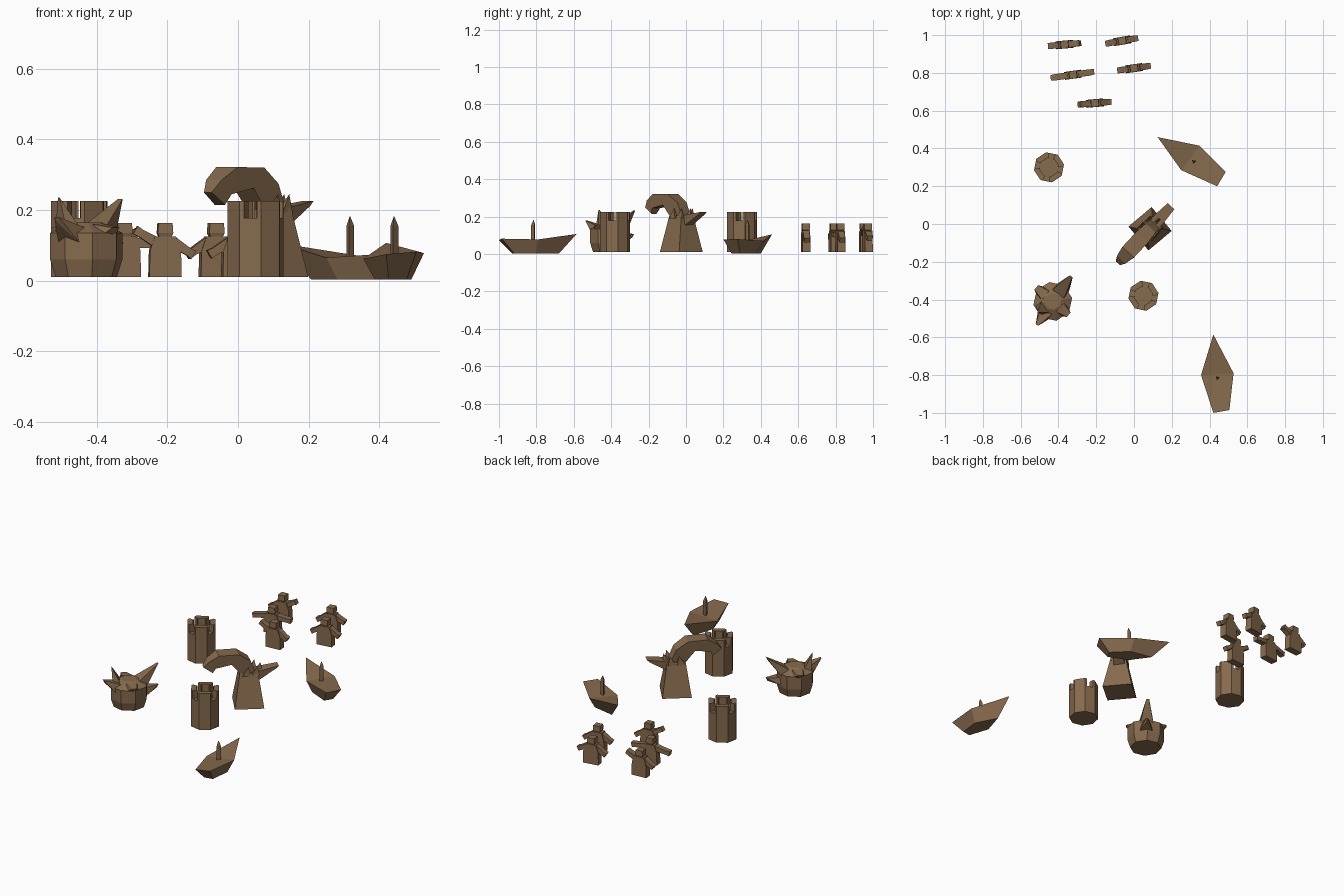
import bpy, bmesh, math
from mathutils import Vector, Matrix

if "Cube" in bpy.data.objects:
    bpy.data.objects.remove(bpy.data.objects["Cube"])

brown = bpy.data.materials.new("wood brown")
brown.diffuse_color = (0.24, 0.145, 0.075, 1)
brown.use_nodes = True
brown.node_tree.nodes["Principled BSDF"].inputs["Base Color"].default_value = brown.diffuse_color


def finish(name, bm):
    bmesh.ops.recalc_face_normals(bm, faces=bm.faces)
    me = bpy.data.meshes.new(name)
    bm.to_mesh(me)
    bm.free()
    me.materials.append(brown)
    ob = bpy.data.objects.new(name, me)
    bpy.context.collection.objects.link(ob)
    return ob


def place(x, y, z=0, deg=0):
    return Matrix.Translation((x, y, z)) @ Matrix.Rotation(math.radians(deg), 4, 'Z')


def hull(name, pts, m=Matrix()):
    """Convex flat-faced solid around a few points."""
    bm = bmesh.new()
    for p in pts:
        bm.verts.new(m @ Vector(p))
    r = bmesh.ops.convex_hull(bm, input=bm.verts)
    bmesh.ops.delete(bm, geom=list({v for v in r["geom_interior"] if isinstance(v, bmesh.types.BMVert)}),
                     context='VERTS')
    bmesh.ops.dissolve_limit(bm, angle_limit=0.02, verts=bm.verts, edges=bm.edges)
    return finish(name, bm)


def loft(name, rings, m=Matrix()):
    """Stacked rings of equal length, capped at both ends."""
    bm = bmesh.new()
    vs = [[bm.verts.new(m @ Vector(p)) for p in r] for r in rings]
    n = len(vs[0])
    for a, b in zip(vs, vs[1:]):
        for i in range(n):
            bm.faces.new((a[i], a[(i + 1) % n], b[(i + 1) % n], b[i]))
    bm.faces.new(vs[0][::-1])
    bm.faces.new(vs[-1])
    return finish(name, bm)


def rect(a, b, z):
    return [(-a, -b, z), (a, -b, z), (a, b, z), (-a, b, z)]


def octagon(r, z, start=0):
    return [(r * math.cos(math.radians(start + 45 * k)), r * math.sin(math.radians(start + 45 * k)), z)
            for k in range(8)]


# Towers: octagonal drum with four merlons
def tower(name, x, y, deg):
    m = place(x, y, 0, deg)
    loft(name + "_drum", [octagon(0.081, 0.01), octagon(0.081, 0.178)], m)

    def edge(r, a):  # point on the octagon outline at angle a
        t = (a % 45) - 22.5
        q = r * math.cos(math.pi / 8) / math.cos(math.radians(t))
        return q * math.cos(math.radians(a)), q * math.sin(math.radians(a))
    for k in range(4):
        c = 22.5 + 90 * k
        offs = (-31, -22.5, 22.5, 31)
        ring = [edge(0.081, c + o) for o in offs] + [edge(0.05, c + o) for o in offs[::-1]]
        loft(f"{name}_merlon_{k}", [[(*p, z) for p in ring] for z in (0.178, 0.225)], m)


tower("rear_tower", -0.45, 0.30, 11)
tower("front_tower", 0.05, -0.38, 11)


# Figures: slab body, square head, two jointed arms
def figure(name, x, y, deg, left, right):
    m = place(x, y, 0, deg)
    d = 0.021
    body = [(-.046, .01), (.046, .01), (.044, .085), (.03, .125), (-.03, .125), (-.044, .085)]
    loft(name + "_body", [[(a, s, z) for a, z in body] for s in (-d, d)], m)
    loft(name + "_head", [rect(.016, .016, .12), rect(.022, .021, .135), rect(.02, .02, .163)], m)
    for side, (hx, hz) in (("left", left), ("right", right)):
        s = -1 if side == "left" else 1
        sh = Vector((s * .025, 0, .108))
        hand = Vector((hx, 0, hz))
        ax = (hand - sh).normalized()
        up = Vector((-ax.z, 0, ax.x)) * .015
        mid = sh.lerp(hand, .65)
        rings = []
        for p, w, t in ((sh, 1, .8), (mid, .75, .8), (hand - ax * .008, .9, .7)):
            rings.append([p + up * w + Vector((0, d * t, 0)), p - up * w + Vector((0, d * t, 0)),
                          p - up * w - Vector((0, d * t, 0)), p + up * w - Vector((0, d * t, 0))])
        loft(f"{name}_{side}_arm", rings, m)


figure("figure_1", -0.368, 0.95, 5, (-.088, .07), (.09, .14))
figure("figure_2", -0.063, 0.97, 10, (-.09, .068), (.088, .08))
figure("figure_3", -0.323, 0.79, 8, (-.125, .09), (.12, .10))
figure("figure_4", 0.0, 0.825, 8, (-.09, .07), (.09, .07))
figure("figure_5", -0.207, 0.64, 5, (-.092, .148), (.088, .068))


# Boats: five-cornered deck, narrower keel, pointed mast
def boat(name, deck, mast, keel_mid):
    c = Vector(keel_mid)
    top = [Vector(p) for p in deck]
    keel = []
    for p in top:
        q = c.lerp(Vector((p.x, p.y, 0)), 0.6)
        q.z = 0.003
        keel.append(q)
    bm = bmesh.new()
    t = [bm.verts.new(p) for p in top]
    b = [bm.verts.new(p) for p in keel]
    for i in range(5):
        j = (i + 1) % 5
        bm.faces.new((b[i], b[j], t[j], t[i]))
    bm.faces.new(b[::-1])
    bm.faces.new((t[0], t[1], t[4]))
    bm.faces.new((t[1], t[2], t[3], t[4]))
    finish(name + "_hull", bm)
    m = place(*mast, 0, 20)
    tri = [[(r * math.cos(a), r * math.sin(a), z) for a in (0, 2.09, 4.19)]
           for r, z in ((.013, .05), (.013, .155), (.001, .182))]
    loft(name + "_mast", tri, m)


# deck corners run bow, side, stern, stern, side
boat("rear_boat", [(.125, .46, .105), (.25, .285, .065), (.44, .20, .078), (.485, .275, .08), (.345, .415, .07)],
     (.317, .33), (.33, .31, 0))
boat("front_boat", [(.42, -.585, .107), (.355, -.80, .062), (.42, -1.0, .075), (.505, -.985, .082), (.527, -.79, .078)],
     (.442, -.815), (.437, -.82, 0))

# Beast: flared pedestal, curved neck and head, crest and tail blade
loft("beast_pedestal", [rect(.08, .0825, .01), rect(.05, .042, .205)], place(.085, -.025, 0, 40))
bm_m = place(.085, -.025, 0, 47)
profile = [(.04, .195), (.005, .275), (-.06, .32), (-.17, .322), (-.225, .285), (-.25, .25), (-.20, .215),
           (-.185, .245), (-.10, .262), (-.045, .195)]
widths = [.035, .036, .042, .042, .03, .015, .02, .032, .038, .035]
loft("beast_neck_and_head", [[(u, s * w, z) for (u, z), w in zip(profile, widths)] for s in (-1, 1)], bm_m)
hull("beast_tail_blade", [(.0, -.035, .16), (.0, .035, .16), (.03, -.035, .205), (.03, .035, .205),
                          (.055, -.03, .155), (.055, .03, .155), (.163, -.024, .225), (.163, .024, .225),
                          (.15, -.024, .212), (.15, .024, .212)], bm_m)
for i, (u, v) in enumerate(((.055, .0), (.03, .036), (.03, -.036), (-.02, .04), (-.02, -.04))):
    hull(f"beast_crest_{i}", [(u - .022, v - .012, .19), (u + .022, v - .012, .19), (u + .022, v + .012, .19),
                              (u - .022, v + .012, .19), (u + .012, v * 1.2, .245)], bm_m)

# Spiked pot: octagonal body with shallow lid and fins
pm = place(-.43, -.41, 0, 0)
loft("pot_body", [octagon(.088, .01, 10), octagon(.104, .06, 10), octagon(.104, .135, 10), octagon(.045, .165, 10)], pm)


def fin(name, tip, deg, r, z, half, thick, blunt):
    """Blade rising from the pot at angle deg to a tip at (distance, height)."""
    pts = [(r, s * half, z) for s in (-1, 1)] + [(r + .035, s * half, z - thick) for s in (-1, 1)]
    pts += [(r - .02, 0, z - thick)]
    pts += [(tip[0], s * blunt, tip[1]) for s in (-1, 1)] + [(tip[0] - .01, 0, tip[1] - .02)]
    hull(name, pts, pm @ Matrix.Rotation(math.radians(deg), 4, 'Z'))


fin("pot_upper_beak", (.165, .232), 54, .05, .16, .038, .045, .008)
fin("pot_lower_beak", (.165, .108), 52, .06, .11, .035, .04, .005)
fin("pot_tail_fin", (.15, .18), 236, .055, .15, .035, .04, .008)
fin("pot_left_spike", (.095, .235), 215, .05, .155, .035, .04, .004)
fin("pot_right_chip", (.11, .15), 320, .05, .16, .03, .03, .015)
fin("pot_left_chip", (.115, .15), 140, .05, .16, .03, .03, .015)
